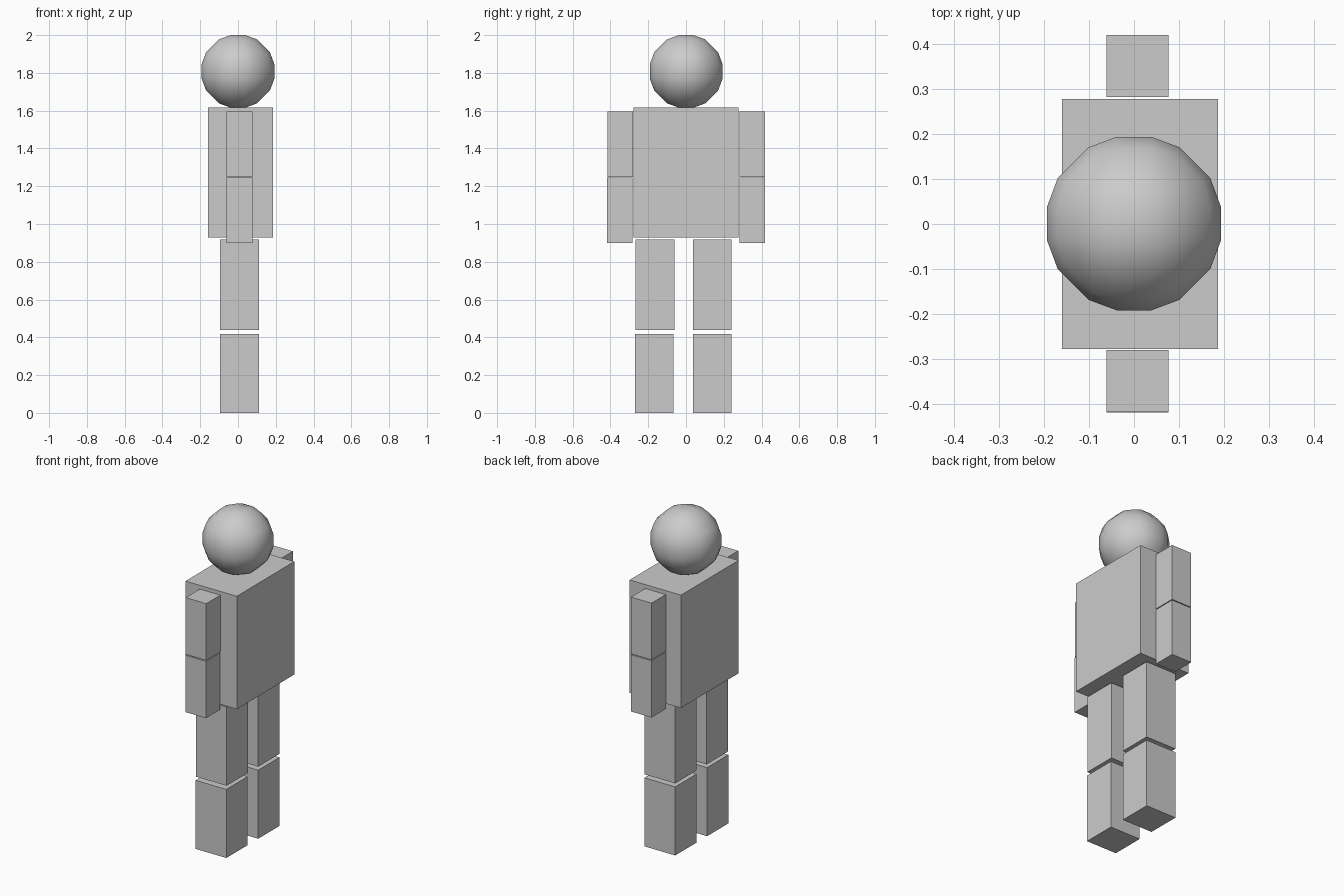
import bpy, bmesh
from mathutils import Vector

if "Cube" in bpy.data.objects:
    bpy.data.objects.remove(bpy.data.objects["Cube"])


def finish(name, bm, smooth=False):
    bmesh.ops.recalc_face_normals(bm, faces=bm.faces[:])
    for f in bm.faces:
        f.smooth = smooth
    mesh = bpy.data.meshes.new(name)
    bm.to_mesh(mesh)
    bm.free()
    ob = bpy.data.objects.new(name, mesh)
    bpy.context.collection.objects.link(ob)
    return ob


def box(name, x, y, z):
    """Box from (min, max) pairs per axis."""
    bm = bmesh.new()
    bmesh.ops.create_cube(bm, size=1)
    lo, hi = Vector((x[0], y[0], z[0])), Vector((x[1], y[1], z[1]))
    for v in bm.verts:
        v.co = (lo + hi) / 2 + v.co * (hi - lo)
    return finish(name, bm)


# Torso
box("torso", (-0.16, 0.186), (-0.277, 0.277), (0.929, 1.617))

# Arms, in two stacked blocks on each side
ARM_X = (-0.061, 0.077)
for side, upper_y, lower_y in (
    ("left", (-0.416, -0.280), (-0.418, -0.283)),
    ("right", (0.282, 0.419), (0.282, 0.419)),
):
    box(side + "_upper_arm", ARM_X, upper_y, (1.25, 1.596))
    box(side + "_forearm", ARM_X, lower_y, (0.899, 1.245))

# Legs, thigh and shin with a small knee gap
LEG_X = (-0.096, 0.111)
for side, upper_y, lower_y in (
    ("left", (-0.268, -0.062), (-0.271, -0.066)),
    ("right", (0.036, 0.241), (0.036, 0.241)),
):
    box(side + "_thigh", LEG_X, upper_y, (0.439, 0.918))
    box(side + "_shin", LEG_X, lower_y, (0.0, 0.418))

# Head: low-poly ball, a 4 x 4 grid of points per cube side pushed onto a sphere
bm = bmesh.new()
center, radius = Vector((0, 0.001, 1.808)), 0.2
grid = (-0.6, -0.2, 0.2, 0.6)
for axis in range(3):
    for sign in (-1, 1):
        for a in grid:
            for b in grid:
                p = [a, b]
                p.insert(axis, sign)
                bm.verts.new(center + Vector(p).normalized() * radius)
bmesh.ops.convex_hull(bm, input=bm.verts[:])
finish("head", bm, smooth=True)
